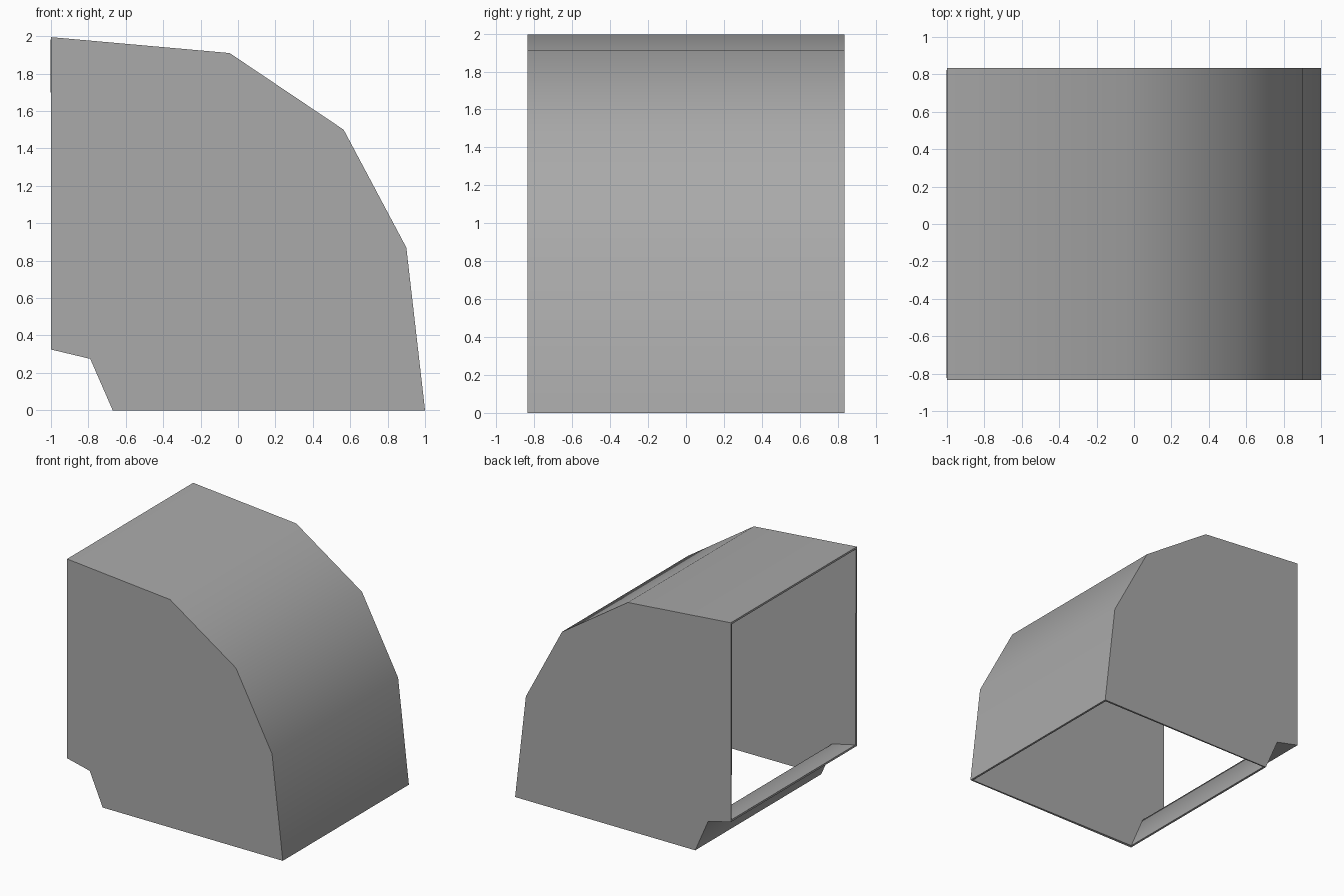
import bpy, bmesh, math

default = bpy.data.objects.get("Cube")
if default:
    bpy.data.objects.remove(default, do_unlink=True)

HALF_WIDTH = 0.835
WALL = 0.015

# Single grey sheet-metal colour
grey = bpy.data.materials.new("sheet_grey")
grey.use_nodes = True
colour = (0.4, 0.4, 0.4, 1)
grey.diffuse_color = colour
grey.node_tree.nodes["Principled BSDF"].inputs["Base Color"].default_value = colour

# Outer bend and inner throat of the elbow, as (x, z) points
outer_bend = [(-1, 1.995), (-0.045, 1.91), (0.565, 1.5), (0.9, 0.87), (1, 0)]
throat = [(-0.67, 0), (-0.79, 0.275), (-1, 0.325)]

bm = bmesh.new()


def bent_sheet(profile):
    """Strip of panels across the width; returns its front and back edge points."""
    front = [bm.verts.new((x, -HALF_WIDTH, z)) for x, z in profile]
    back = [bm.verts.new((x, HALF_WIDTH, z)) for x, z in profile]
    for i in range(len(profile) - 1):
        bm.faces.new((front[i], front[i + 1], back[i + 1], back[i]))
    return front, back


bend_front, bend_back = bent_sheet(outer_bend)
throat_front, throat_back = bent_sheet(throat)

# Flat side walls close the duct, leaving both ends open
bm.faces.new(list(reversed(bend_front + throat_front)))
bm.faces.new(bend_back + throat_back)
bm.normal_update()

# Make the normals point away from the duct interior
top_panel = bend_front[0].link_faces[0]
bmesh.ops.recalc_face_normals(bm, faces=bm.faces[:])
bm.normal_update()
if max(bm.faces, key=lambda f: f.calc_center_median().z).normal.z < 0:
    bmesh.ops.reverse_faces(bm, faces=bm.faces[:])

mesh = bpy.data.meshes.new("duct_elbow")
bm.to_mesh(mesh)
bm.free()
mesh.materials.append(grey)
duct = bpy.data.objects.new("duct_elbow", mesh)
bpy.context.collection.objects.link(duct)

# Thin sheet thickness, grown inwards
shell = duct.modifiers.new("sheet_thickness", 'SOLIDIFY')
shell.thickness = WALL
shell.offset = -1
shell.use_even_offset = True

# Smooth bends, sharp corners
bpy.ops.object.select_all(action='DESELECT')
duct.select_set(True)
bpy.context.view_layer.objects.active = duct
bpy.ops.object.modifier_apply(modifier=shell.name)
bpy.ops.object.shade_smooth_by_angle(angle=math.radians(60))
